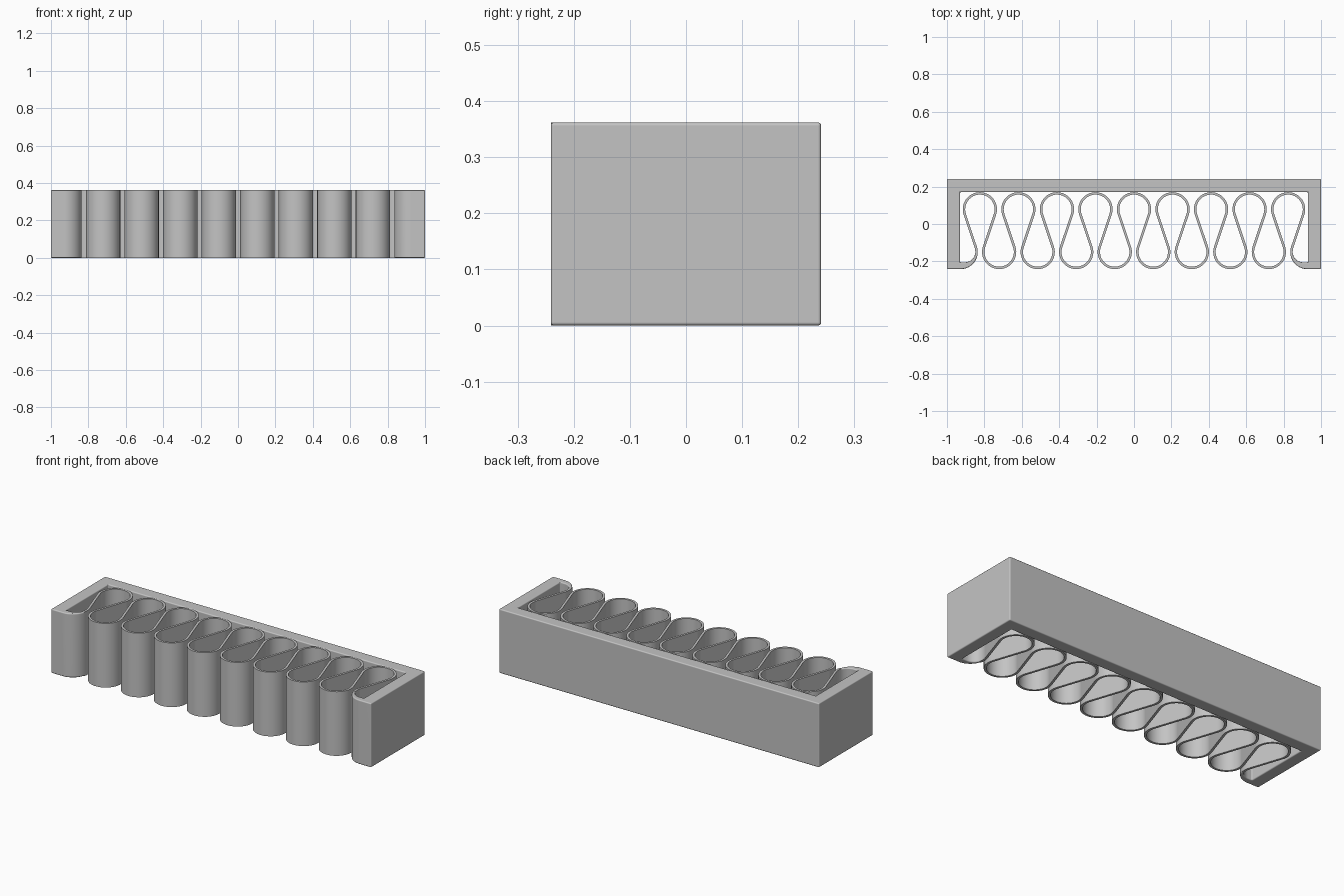
import bpy, bmesh
from math import sin, cos, atan2, acos, hypot, degrees, radians

cube = bpy.data.objects.get("Cube")
if cube:
    bpy.data.objects.remove(cube)

HEIGHT, DEPTH = 0.362, 0.241          # full height, half depth
WALL_X, WALL_Y = 0.93, 0.17           # inner faces of the frame
PITCH, LOOPS = 0.206, 9               # spacing and number of rear loops
RADIUS, HALF = 0.085, 0.0065          # ribbon centre radius, half thickness
OUTER = RADIUS + HALF
FRONT_Y, REAR_Y = OUTER - DEPTH, WALL_Y - OUTER
END_X = -PITCH * LOOPS / 2

grey = bpy.data.materials.new("plain grey")
grey.use_nodes = True
grey.diffuse_color = (0.55, 0.55, 0.55, 1)
grey.node_tree.nodes["Principled BSDF"].inputs["Base Color"].default_value = (0.55, 0.55, 0.55, 1)


def arc(cx, cy, rx, ry, start, end, steps):
    angles = [radians(start + (end - start) * i / steps) for i in range(steps + 1)]
    return [(cx + rx * cos(a), cy + ry * sin(a)) for a in angles]


def extrude_flat(name, polygons, bevel=0):
    """Raise flat polygons to the full height, optionally rounding the edges."""
    bm = bmesh.new()
    for poly in polygons:
        bm.faces.new([bm.verts.new((x, y, 0)) for x, y in poly])
    bmesh.ops.remove_doubles(bm, verts=bm.verts, dist=1e-5)
    raised = bmesh.ops.extrude_face_region(bm, geom=bm.faces[:], use_keep_orig=True)
    verts = [v for v in raised["geom"] if isinstance(v, bmesh.types.BMVert)]
    bmesh.ops.translate(bm, verts=verts, vec=(0, 0, HEIGHT))
    bmesh.ops.recalc_face_normals(bm, faces=bm.faces)
    if bevel:
        edges = [e for e in bm.edges if e.calc_face_angle(0) > radians(40)]
        bmesh.ops.bevel(bm, geom=edges, offset=bevel, segments=3, profile=0.5,
                        affect='EDGES', clamp_overlap=False)
    mesh = bpy.data.meshes.new(name)
    bm.to_mesh(mesh)
    bm.free()
    mesh.materials.append(grey)
    obj = bpy.data.objects.new(name, mesh)
    bpy.context.collection.objects.link(obj)
    bpy.ops.object.select_all(action='DESELECT')
    obj.select_set(True)
    bpy.context.view_layer.objects.active = obj
    bpy.ops.object.shade_smooth_by_angle(angle=radians(40))
    weighted = obj.modifiers.new("clean shading", 'WEIGHTED_NORMAL')
    weighted.keep_sharp = True
    return obj


# Frame: back wall, two side walls and curved front feet
half = [(-1, DEPTH), (-1, -DEPTH)]
half += arc(END_X, FRONT_Y, OUTER, OUTER, -90, 0, 14)
half += arc(-0.905, FRONT_Y, 0.905 + END_X + RADIUS - HALF, 0.0555, 0, -90, 14)
half += [(-WALL_X, -0.205), (-WALL_X, WALL_Y)]
frame = half + [(-x, y) for x, y in reversed(half)]
extrude_flat("frame", [frame], bevel=0.006)

# Ribbon: alternating front and rear loops joined by straight crossings
dx, dy = PITCH / 2, REAR_Y - FRONT_Y
tilt = degrees(atan2(dy, dx) - acos(2 * RADIUS / hypot(dx, dy)))
side_a, side_b = [], []
count = 2 * LOOPS + 1
for i in range(count):
    cx = END_X + i * dx
    if i % 2:                          # rear loop, clockwise
        cy, start, end, sign = REAR_Y, 180 + tilt, -tilt, -1
    else:                              # front loop, anticlockwise
        cy, start, end, sign = FRONT_Y, 180 - tilt, 360 + tilt, 1
        if i == 0:
            start = 345
        if i == count - 1:
            end = 195
    steps = max(4, round(abs(end - start) / 6))
    for side, offset in ((side_a, sign * HALF), (side_b, -sign * HALF)):
        r = RADIUS + offset
        side += arc(cx, cy, r, r, start, end, steps)
strip = [(side_a[i], side_a[i + 1], side_b[i + 1], side_b[i]) for i in range(len(side_a) - 1)]
extrude_flat("serpentine_ribbon", strip)
